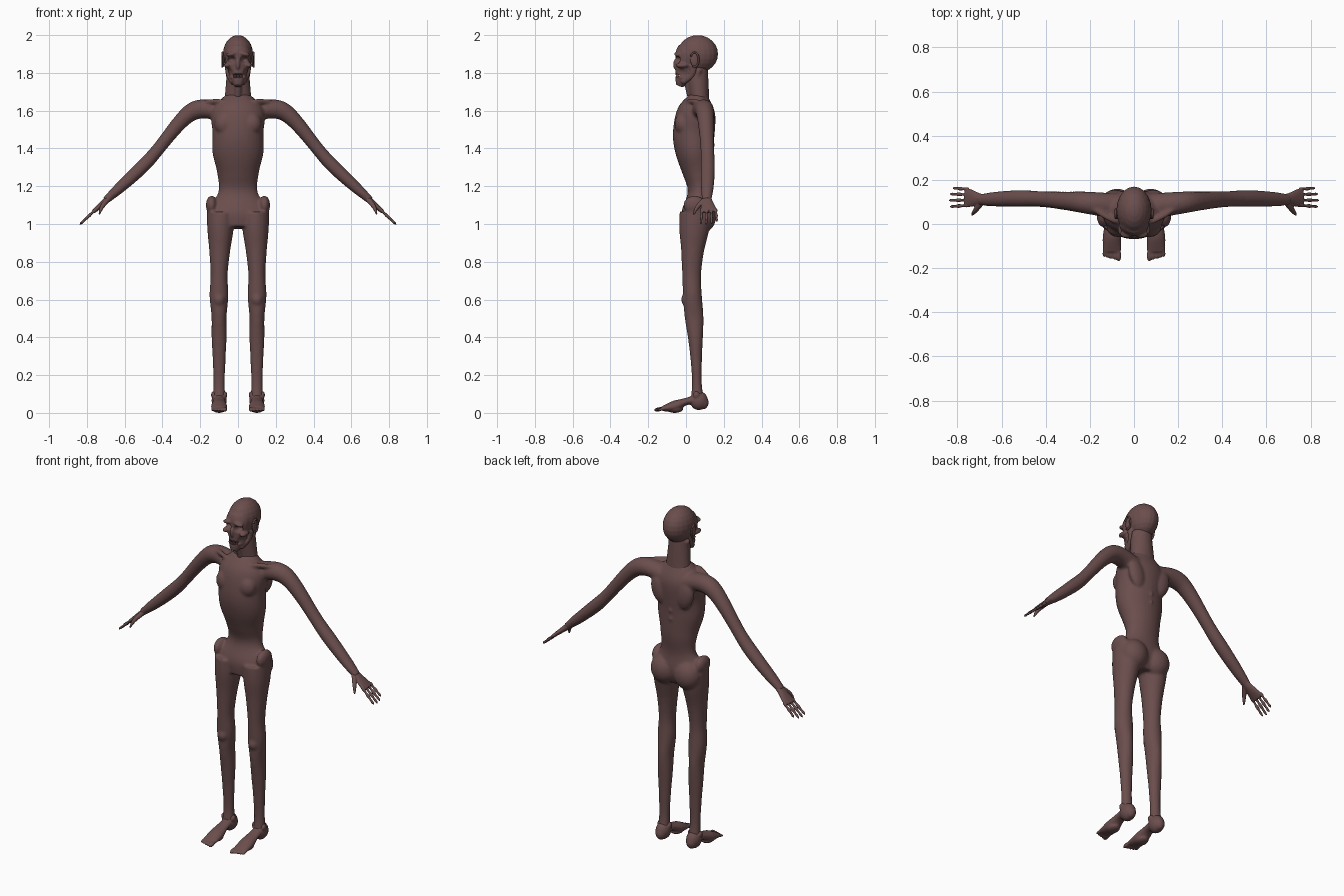
import bpy, bmesh, math
from mathutils import Vector, Matrix

cube = bpy.data.objects.get("Cube")
if cube:
    bpy.data.objects.remove(cube, do_unlink=True)

skin = bpy.data.materials.new("dark brown skin")
skin.use_nodes = True
skin.diffuse_color = (.145, .076, .074, 1)
shader = skin.node_tree.nodes["Principled BSDF"]
shader.inputs["Base Color"].default_value = skin.diffuse_color
shader.inputs["Roughness"].default_value = .8

ACROSS, FORWARD = Vector((1, 0, 0)), Vector((0, 1, 0))
FLIP = Matrix.Diagonal((-1, 1, 1, 1))


def along(values, t):
    """Smooth curve through evenly spread values, for t from 0 to 1."""
    last = len(values) - 1
    i = min(int(t * last), last - 1)
    f = t * last - i
    a, b, c, d = (values[min(max(k, 0), last)] for k in range(i - 1, i + 3))
    return b + (c - a) * (f / 2) + (2 * a - 5 * b + 4 * c - d) * (f * f / 2) + (3 * b - a - 3 * c + d) * (f ** 3 / 2)


def loft(bm, path, widths, depths=None, side=ACROSS, rings=24, sides=20):
    """Skin elliptical rings along a smooth path; widths run along the side direction."""
    path = [Vector(p) for p in path]
    depths = depths or widths
    steps = [k / (rings - 1) for k in range(rings)]
    centres = [along(path, t) for t in steps]
    loops = []
    for i, (t, centre) in enumerate(zip(steps, centres)):
        ahead = centres[min(i + 1, rings - 1)] - centres[max(i - 1, 0)]
        u = (side - ahead * side.dot(ahead) / ahead.length_squared).normalized()
        v = ahead.normalized().cross(u)
        u, v = u * along(widths, t), v * along(depths, t)
        angles = [math.tau * k / sides for k in range(sides)]
        loops.append([bm.verts.new(centre + u * math.cos(g) + v * math.sin(g)) for g in angles])
    faces = [bm.faces.new(loops[0]), bm.faces.new(loops[-1])]
    for low, high in zip(loops, loops[1:]):
        for k in range(sides):
            faces.append(bm.faces.new((low[k - 1], low[k], high[k], high[k - 1])))
    bmesh.ops.recalc_face_normals(bm, faces=faces)


def blob(bm, centre, radii, tilt=0, axis="Y"):
    place = Matrix.Translation(centre) @ Matrix.Rotation(tilt, 4, axis) @ Matrix.Diagonal((*radii, 1))
    bmesh.ops.create_uvsphere(bm, u_segments=20, v_segments=12, radius=1, matrix=place)


def mirror(bm, keep=True):
    """Reflect left parts to the right, keeping the left ones if asked."""
    geom = bm.verts[:] + bm.edges[:] + bm.faces[:]
    if keep:
        geom = bmesh.ops.duplicate(bm, geom=geom)["geom"]
    bmesh.ops.transform(bm, matrix=FLIP, verts=[g for g in geom if isinstance(g, bmesh.types.BMVert)])
    bmesh.ops.reverse_faces(bm, faces=[g for g in geom if isinstance(g, bmesh.types.BMFace)])


def finish(name, bm, voxel=0, smooth=0):
    """Make an object from the bmesh, fusing its parts into one skin if a voxel size is given."""
    mesh = bpy.data.meshes.new(name)
    bm.to_mesh(mesh)
    mesh.materials.append(skin)
    ob = bpy.data.objects.new(name, mesh)
    bpy.context.collection.objects.link(ob)
    bpy.ops.object.select_all(action="DESELECT")
    ob.select_set(True)
    bpy.context.view_layer.objects.active = ob
    if voxel:
        fuse = ob.modifiers.new("fuse", "REMESH")
        fuse.mode, fuse.voxel_size = "VOXEL", voxel
        bpy.ops.object.modifier_apply(modifier=fuse.name)
        soften = ob.modifiers.new("soften", "SMOOTH")
        soften.iterations = smooth
        bpy.ops.object.modifier_apply(modifier=soften.name)
    bpy.ops.object.shade_smooth()
    return ob


def finish_pair(name, bm, voxel=0, smooth=0):
    finish("left_" + name, bm, voxel, smooth)
    mirror(bm, keep=False)
    finish("right_" + name, bm, voxel, smooth)


# Body: limbs and muscles are made on the left and mirrored, then the trunk joins them
body = bmesh.new()
loft(body, path=[(.09, .05, 1.06), (.1, .03, .73), (.1, .05, .4), (.1, .06, .07)],
     widths=[.075, .07, .055, .045, .05, .04, .04, .034, .03, .034],
     depths=[.085, .08, .06, .05, .05, .05, .04, .03, .026, .036], rings=50)
loft(body, path=[(.08, .08, 1.59), (.25, .1, 1.59), (.48, .115, 1.33), (.7, .11, 1.125)],
     widths=[.06, .055, .05, .042, .036, .038, .034, .025],
     depths=[.055, .05, .05, .04, .034, .036, .03, .02], side=FORWARD, rings=40)
loft(body, path=[(.02, 0, 1.62), (.1, .02, 1.65), (.2, .08, 1.64)], widths=[.012, .014])  # collarbone
blob(body, centre=(.1, 0, .6), radii=(.03, .025, .035))  # kneecap
blob(body, centre=(.075, .09, 1.04), radii=(.08, .07, .085))  # buttock
blob(body, centre=(.14, .045, 1.1), radii=(.03, .06, .05))  # hip bone
blob(body, centre=(.085, .125, 1.52), radii=(.05, .03, .085), tilt=.25)  # shoulder blade
blob(body, centre=(.07, -.015, 1.53), radii=(.055, .045, .06))  # chest
mirror(body)
loft(body, path=[(0, .07, 1.68), (0, .04, 1.45), (0, .07, 1.2), (0, .045, .98)],
     widths=[.07, .14, .135, .135, .11, .105, .165, .1],
     depths=[.05, .1, .11, .1, .08, .06, .08, .065], rings=40, sides=32)
for k in range(8):  # spine
    blob(body, centre=(0, .12 + .015 * math.sin(k / 2), 1.27 + k / 20), radii=(.014, .018, .02))
finish("body", body, voxel=.0075, smooth=5)

# Neck with corded sides and a windpipe
neck = bmesh.new()
loft(neck, path=[(.025, .03, 1.64), (.055, .07, 1.82)], widths=[.013, .015])
mirror(neck)
loft(neck, path=[(0, .075, 1.63), (0, .055, 1.84)], widths=[.075, .065, .055], depths=[.05, .06])
loft(neck, path=[(0, .03, 1.65), (0, 0, 1.78)], widths=[.015, .018, .015])
finish("neck", neck, voxel=.006, smooth=3)

# Skull-like head
head = bmesh.new()
blob(head, centre=(.034, -.045, 1.9), radii=(.03, .018, .012), tilt=.2)  # brow
blob(head, centre=(.056, -.02, 1.84), radii=(.018, .035, .014))  # cheekbone
loft(head, path=[(.06, .04, 1.84), (.05, .03, 1.79), (.03, -.02, 1.75)], widths=[.012, .012], depths=[.018, .016])
mirror(head)
blob(head, centre=(0, .062, 1.9), radii=(.08, .108, .1))  # cranium
blob(head, centre=(0, -.055, 1.845), radii=(.011, .014, .028))  # nose
loft(head, path=[(0, .01, 1.94), (0, -.01, 1.77)], widths=[.055, .068, .064, .05, .045],
     depths=[.05, .06, .055, .05, .045])
loft(head, path=[(0, -.01, 1.79), (0, -.035, 1.73)], widths=[.044, .035, .02])  # chin
skull = finish("head", head, voxel=.005, smooth=3)

# Eye sockets, sunken cheeks and open mouth are pressed into the face
eye = Vector((.033, -.055, 1.87)), Vector((.024, .05, .02)), .03
cheek = Vector((.045, -.03, 1.8)), Vector((.02, .05, .025)), .015
mouth = Vector((0, -.055, 1.785)), Vector((.04, .045, .012)), .025
for vert in skull.data.vertices:
    spot = Vector((abs(vert.co.x), vert.co.y, vert.co.z))
    for centre, size, depth in (eye, cheek, mouth):
        offset = spot - centre
        reach = sum((o / s) ** 2 for o, s in zip(offset, size))
        vert.co.y += depth * max(0, 1 - reach)

# Teeth in two curved rows
teeth = bmesh.new()
for k in range(-3, 4):
    for row in (1.776, 1.794):
        blob(teeth, centre=(k * .008, k * k * .001 - .05, row), radii=(.004, .005, .009))
finish("teeth", teeth)

# Ears: a thin shell with a curled rim
ear = bmesh.new()
blob(ear, centre=(.077, .045, 1.87), radii=(.008, .022, .038))
turns = [math.radians(30 * k) for k in range(-2, 8)]
loft(ear, path=[(.083, .045 + .022 * math.sin(g), 1.87 + .038 * math.cos(g)) for g in turns],
     widths=[.005, .005], sides=8)
finish_pair("ear", ear)

# Hands: flat palm, four knuckled fingers and a thumb
hand = bmesh.new()
loft(hand, path=[(.68, .11, 1.14), (.765, .12, 1.066)], widths=[.024, .028, .04, .044],
     depths=[.019, .011], side=FORWARD)
for k, reach in enumerate((.8, .95, 1, .95)):
    root = Vector((.752, .157 - k * .024, 1.078))
    tip = Vector((.838, .165 - k * .029, .997))
    loft(hand, path=[root, root.lerp(tip, reach)],
         widths=[.009, .009, .006, .009, .006, .007, .003], side=FORWARD, sides=10)
loft(hand, path=[(.69, .1, 1.13), (.72, .06, 1.09), (.735, .04, 1.05)],
     widths=[.015, .013, .009, .004], side=FORWARD, sides=10)
finish_pair("hand", hand, voxel=.0035, smooth=1)

# Feet: heel with ankle bones, thin arch, broad ball and toes
foot = bmesh.new()
blob(foot, centre=(.1, .068, .065), radii=(.04, .048, .05))
blob(foot, centre=(.1, .09, .055), radii=(.03, .03, .036))
for x in (.07, .13):
    blob(foot, centre=(x, .055, .095), radii=(.013, .018, .02))
loft(foot, path=[(.1, .06, .07), (.1, 0, .06), (.1, -.06, .036), (.1, -.125, .022)],
     widths=[.03, .033, .042, .041], depths=[.03, .019, .029, .013])
blob(foot, centre=(.1, -.06, .02), radii=(.036, .045, .02))
for k in range(5):
    x, tip, size = .069 + k / 60, k * .0045 - .168, .0115 - k * .001
    loft(foot, path=[(x, -.105, .026), (x, tip, .014)], widths=[size, size * .8, size, size / 2], sides=12)
finish_pair("foot", foot, voxel=.005, smooth=2)
